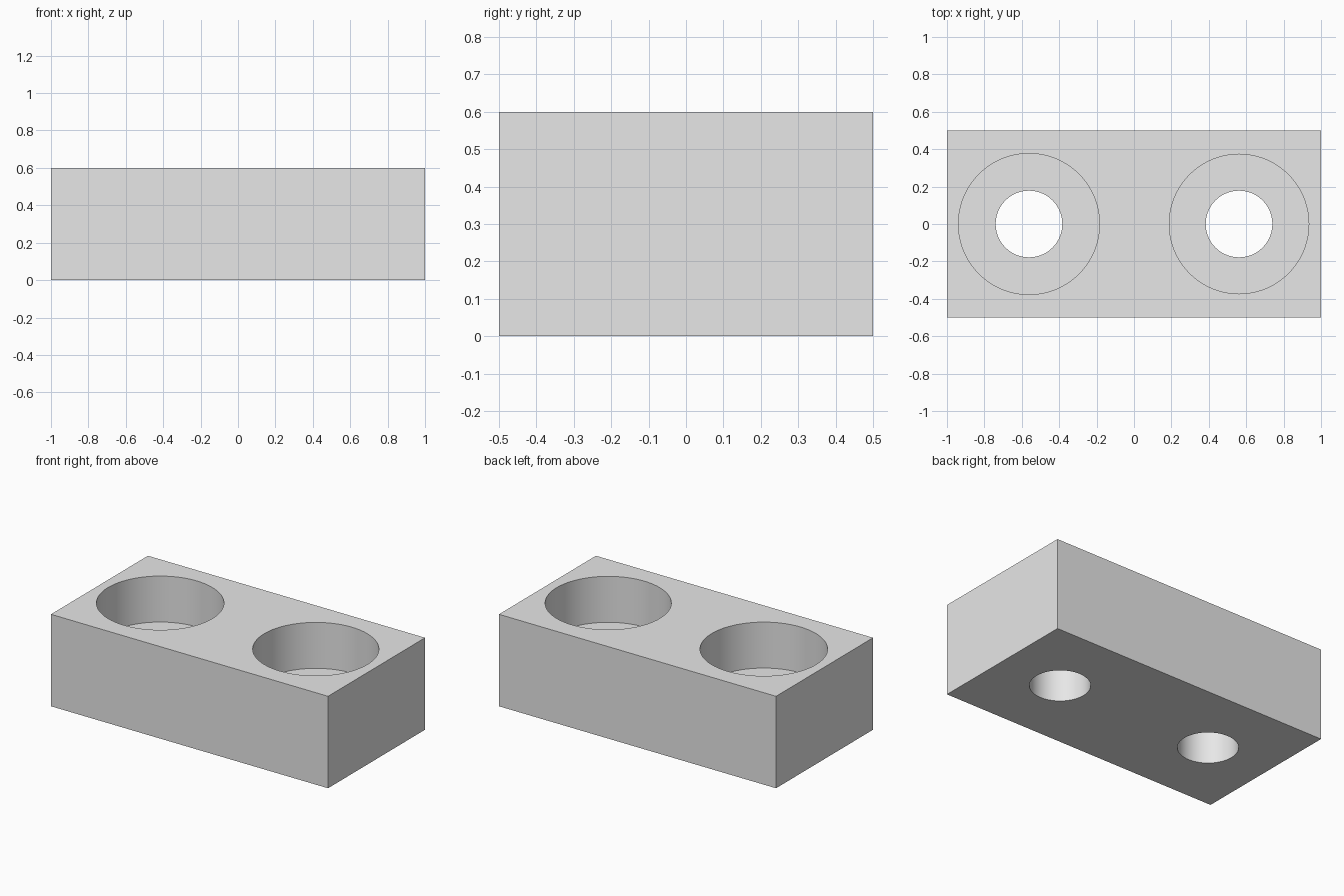
import bpy

# Remove the default cube
default = bpy.data.objects.get("Cube")
if default:
    bpy.data.objects.remove(default, do_unlink=True)

LENGTH, DEPTH, HEIGHT = 2.0, 1.0, 0.6
HOLE_X = 0.5615
FLOOR_Z = 0.3
BORE_RADIUS = 0.178
SEGMENTS = 96

# Plain grey material
grey = bpy.data.materials.new("light_grey")
grey.use_nodes = True
colour = (0.8, 0.8, 0.8, 1)
grey.diffuse_color = colour
grey.node_tree.nodes["Principled BSDF"].inputs["Base Color"].default_value = colour

# Solid block
bpy.ops.mesh.primitive_cube_add(size=1, location=(0, 0, HEIGHT / 2))
block = bpy.context.object
block.name = "counterbored_block"
block.scale = (LENGTH, DEPTH, HEIGHT)
bpy.ops.object.transform_apply(location=True, rotation=False, scale=True)
block.data.materials.append(grey)


def drill(x, radius, bottom, top):
    """Cut a vertical round hole in the block."""
    bpy.ops.mesh.primitive_cylinder_add(
        vertices=SEGMENTS, radius=radius, depth=top - bottom,
        location=(x, 0, (bottom + top) / 2))
    cutter = bpy.context.object
    cutter.name = "hole_cutter"
    cutter.hide_render = True
    cutter.data.materials.append(grey)
    cut = block.modifiers.new("hole", 'BOOLEAN')
    cut.operation = 'DIFFERENCE'
    cut.solver = 'EXACT'
    cut.object = cutter
    bpy.context.view_layer.objects.active = block
    bpy.ops.object.modifier_apply(modifier=cut.name)
    bpy.data.objects.remove(cutter, do_unlink=True)


# Wide recess from the top, then a narrow bore right through, on each side
for x, recess_radius in ((-HOLE_X, 0.377), (HOLE_X, 0.373)):
    drill(x, recess_radius, FLOOR_Z, HEIGHT + 0.1)
    drill(x, BORE_RADIUS, -0.1, HEIGHT + 0.1)

# Smooth hole walls with crisp edges
bpy.ops.object.select_all(action='DESELECT')
block.select_set(True)
bpy.context.view_layer.objects.active = block
bpy.ops.object.shade_smooth_by_angle()
